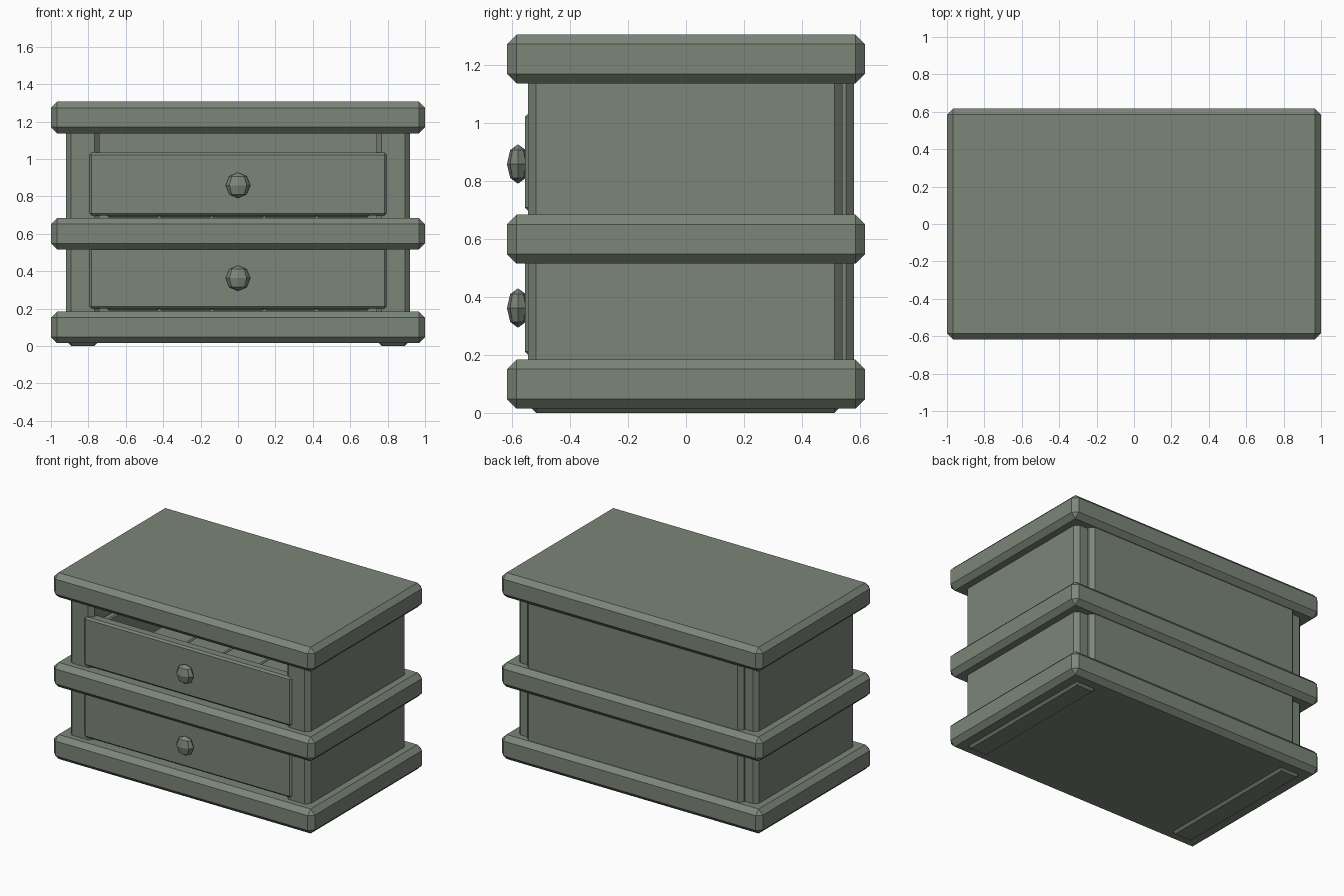
import bpy
import bmesh
from mathutils import Matrix, Vector

cube = bpy.data.objects.get("Cube")
if cube:
    bpy.data.objects.remove(cube, do_unlink=True)

# Single painted wood colour
COLOUR = (0.2, 0.24, 0.19, 1)
paint = bpy.data.materials.new("grey green wood")
paint.use_nodes = True
paint.diffuse_color = COLOUR
paint.node_tree.nodes["Principled BSDF"].inputs["Base Color"].default_value = COLOUR


def add_object(name, bm):
    mesh = bpy.data.meshes.new(name)
    bm.to_mesh(mesh)
    bm.free()
    mesh.materials.append(paint)
    obj = bpy.data.objects.new(name, mesh)
    bpy.context.collection.objects.link(obj)
    return obj


def box(name, x, y, z, bevel):
    """Chamfered box from (low, high) pairs on each axis."""
    spans = (x, y, z)
    centre = Vector([(a + b) / 2 for a, b in spans])
    size = [b - a for a, b in spans]
    bm = bmesh.new()
    bmesh.ops.create_cube(bm, size=1, matrix=Matrix.Translation(centre) @ Matrix.Diagonal((*size, 1)))
    obj = add_object(name, bm)
    mod = obj.modifiers.new("chamfer", "BEVEL")
    mod.width = bevel
    mod.segments = 1
    mod.limit_method = "NONE"
    return obj


def knob(name, z):
    """Low-poly flattened ball."""
    bm = bmesh.new()
    place = Matrix.Translation((0, -0.58, z)) @ Matrix.Diagonal((0.066, 0.038, 0.068, 1))
    bmesh.ops.create_uvsphere(bm, u_segments=8, v_segments=4, radius=1, matrix=place)
    return add_object(name, bm)


# Base, middle shelf and top
for name, low in (("base_slab", 0.015), ("middle_slab", 0.515), ("top_slab", 1.137)):
    box(name, (-1, 1), (-0.618, 0.618), (low, low + 0.169), 0.033)

# Side panels pass through the slabs and form the feet
for side, sign in (("left", 1), ("right", -1)):
    x = sorted((sign * 0.74, sign * 0.92))
    box(side + "_side_panel", x, (-0.545, 0.54), (0, 1.22), 0.028)

# Back panel
box("back_panel", (-0.83, 0.83), (0.42, 0.58), (0.08, 1.22), 0.028)

# Open drawers with plank floors
for name, low in (("lower", 0.2), ("upper", 0.697)):
    top = low + 0.337
    box(name + "_drawer_front", (-0.795, 0.795), (-0.556, -0.48), (low, top), 0.012)
    for side, sign in (("left", 1), ("right", -1)):
        x = sorted((sign * 0.68, sign * 0.73))
        box(f"{name}_drawer_{side}_side", x, (-0.5, 0.4), (low, top - 0.03), 0.008)
    box(name + "_drawer_back", (-0.72, 0.72), (0.35, 0.4), (low, top - 0.03), 0.008)
    for i in range(5):
        start = -0.7 + i * 0.28
        box(f"{name}_drawer_plank_{i + 1}", (start, start + 0.28), (-0.5, 0.38),
            (low - 0.01, low + 0.03), 0.008)
    knob(name + "_knob", low + 0.162)
